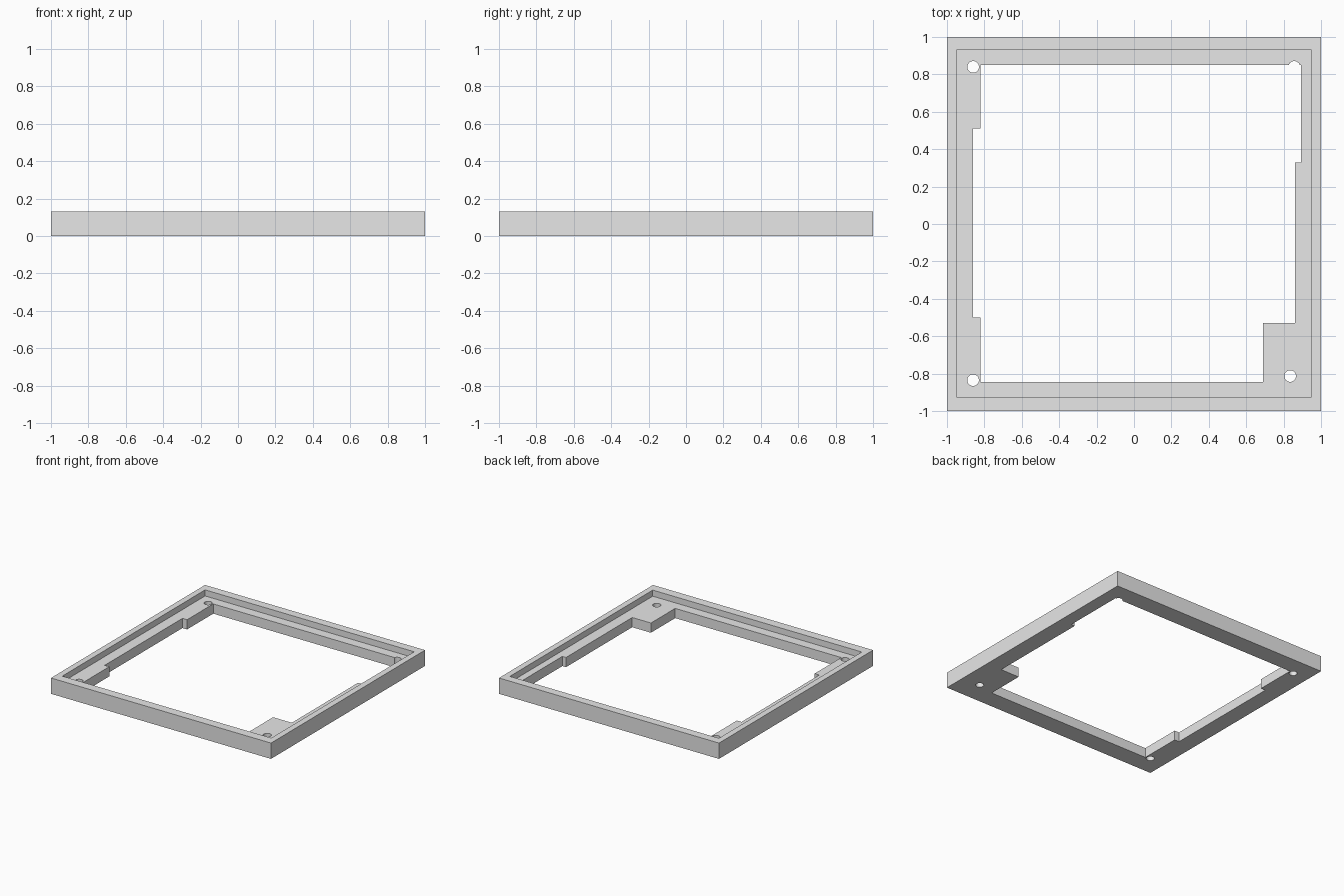
import bpy, bmesh, math

cube = bpy.data.objects.get("Cube")
if cube:
    bpy.data.objects.remove(cube, do_unlink=True)

HEIGHT = 0.13
LEDGE = 0.08      # floor level of the recess
HOLE_RADIUS = 0.031

grey = bpy.data.materials.new("plain grey")
grey.use_nodes = True
grey.diffuse_color = (0.8, 0.8, 0.8, 1)
grey.node_tree.nodes["Principled BSDF"].inputs["Base Color"].default_value = (0.8, 0.8, 0.8, 1)


def prism(name, outline, z0, z1):
    """Extrude a flat outline from z0 up to z1."""
    bm = bmesh.new()
    base = bm.faces.new([bm.verts.new((x, y, z0)) for x, y in outline])
    top = bmesh.ops.extrude_face_region(bm, geom=[base])["geom"]
    bmesh.ops.translate(bm, vec=(0, 0, z1 - z0),
                        verts=[v for v in top if isinstance(v, bmesh.types.BMVert)])
    bmesh.ops.recalc_face_normals(bm, faces=bm.faces)
    mesh = bpy.data.meshes.new(name)
    bm.to_mesh(mesh)
    bm.free()
    mesh.materials.append(grey)
    obj = bpy.data.objects.new(name, mesh)
    bpy.context.collection.objects.link(obj)
    return obj


def rectangle(x0, x1, y0, y1):
    return [(x0, y0), (x1, y0), (x1, y1), (x0, y1)]


def circle(cx, cy, r, n=32):
    return [(cx + r * math.cos(math.tau * i / n), cy + r * math.sin(math.tau * i / n))
            for i in range(n)]


def cut(target, cutter):
    """Subtract the cutter, then discard it."""
    cutter.hide_render = True
    mod = target.modifiers.new("cut", "BOOLEAN")
    mod.operation = "DIFFERENCE"
    mod.solver = "EXACT"
    mod.object = cutter
    bpy.context.view_layer.objects.active = target
    bpy.ops.object.modifier_apply(modifier=mod.name)
    bpy.data.objects.remove(cutter, do_unlink=True)


# Square frame blank
frame = prism("frame", rectangle(-1, 1, -1, 1), 0, HEIGHT)

# Shallow recess leaving a raised rim
cut(frame, prism("recess_cutter", rectangle(-0.95, 0.95, -0.925, 0.93), LEDGE, 0.3))

# Stepped opening that leaves the corner pads
opening = [(-0.82, -0.845), (0.69, -0.845), (0.69, -0.53), (0.86, -0.53),
           (0.86, 0.33), (0.893, 0.33), (0.893, 0.85), (-0.82, 0.85),
           (-0.82, 0.51), (-0.862, 0.51), (-0.862, -0.5), (-0.82, -0.5)]
cut(frame, prism("opening_cutter", opening, -0.1, 0.3))

# Screw holes; the back left one breaks into the opening
for x, y in [(-0.86, 0.84), (-0.86, -0.835), (0.835, -0.813), (0.857, 0.84)]:
    cut(frame, prism("hole_cutter", circle(x, y, HOLE_RADIUS), -0.1, 0.3))

# Smooth hole walls, keep every other edge sharp
bpy.ops.object.select_all(action="DESELECT")
frame.select_set(True)
bpy.context.view_layer.objects.active = frame
bpy.ops.object.shade_smooth_by_angle(angle=math.radians(30))
